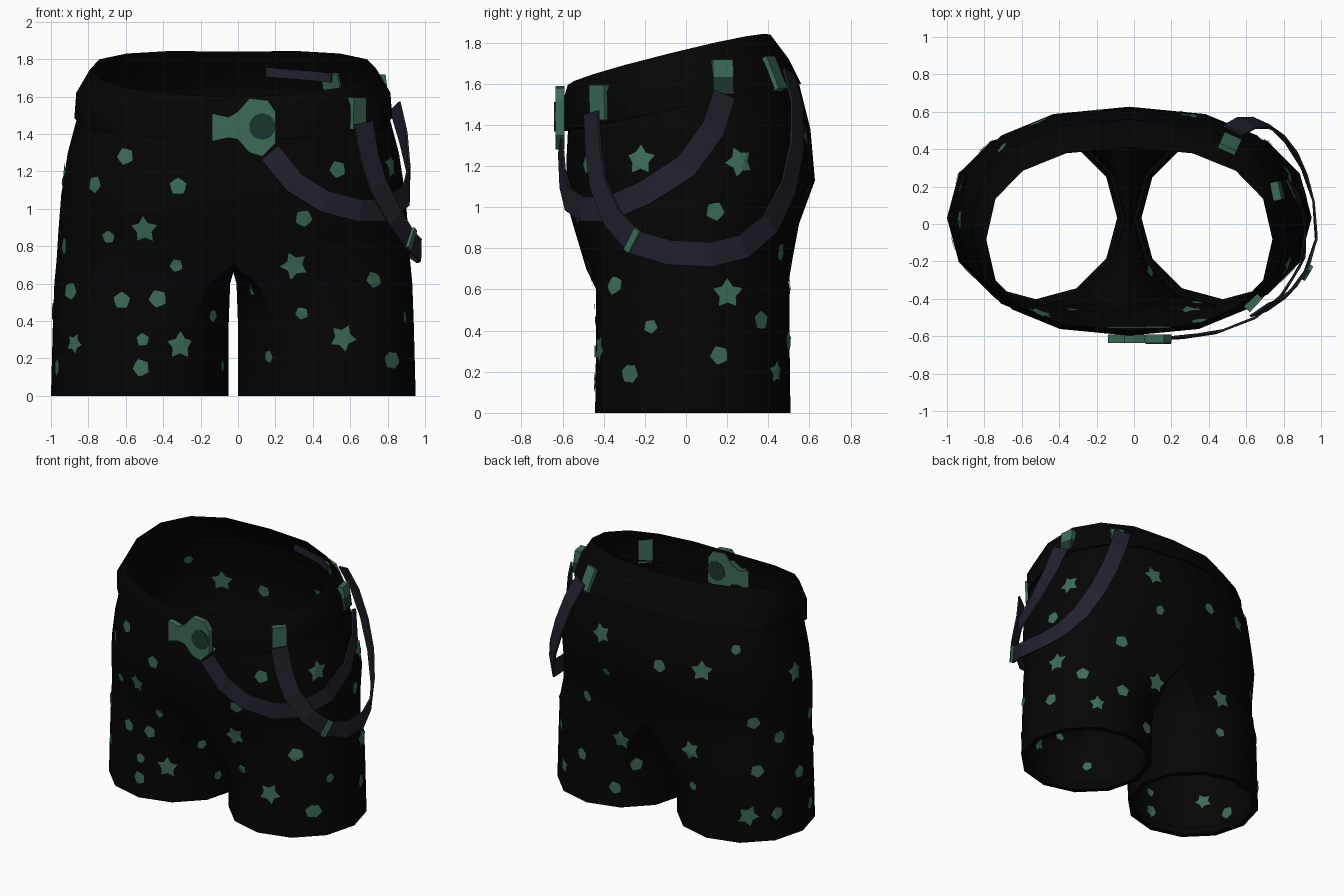
import bpy, bmesh, math
from mathutils import Vector, Matrix
from mathutils.bvhtree import BVHTree

if "Cube" in bpy.data.objects:
    bpy.data.objects.remove(bpy.data.objects["Cube"])

CX = -0.025  # centre line of the shorts


def material(name, rgb):
    m = bpy.data.materials.new(name)
    m.use_nodes = True
    m.diffuse_color = (*rgb, 1)
    bsdf = next(n for n in m.node_tree.nodes if n.type == 'BSDF_PRINCIPLED')
    bsdf.inputs["Base Color"].default_value = (*rgb, 1)
    bsdf.inputs["Roughness"].default_value = 0.9
    return m


BLACK = material("black cloth", (0.0015, 0.0015, 0.0015))
GREEN = material("green", (0.045, 0.15, 0.095))
DARK = material("dark green", (0.012, 0.036, 0.027))
STRAP = material("slate strap", (0.015, 0.015, 0.026))


def finish(name, bm, mats, smooth=None):
    mesh = bpy.data.meshes.new(name)
    for mat in mats:
        mesh.materials.append(mat)
    bm.to_mesh(mesh)
    ob = bpy.data.objects.new(name, mesh)
    bpy.context.collection.objects.link(ob)
    if smooth:
        bpy.ops.object.select_all(action='DESELECT')
        ob.select_set(True)
        bpy.context.view_layer.objects.active = ob
        bpy.ops.object.shade_smooth_by_angle(angle=math.radians(smooth))
    return ob


def power(v, p=0.85):
    return math.copysign(abs(v) ** p, v) if abs(v) > 1e-6 else 0.0


def arc(a, yf, yb, zf, zb, crown=0):
    """Half outline from front centre round the side to back centre."""
    pts = []
    for k in range(9):
        t = math.radians(-90 + 22.5 * k)
        f = (power(math.sin(t)) + 1) / 2
        pts.append((a * power(math.cos(t)), yf + (yb - yf) * f,
                    zf + (zb - zf) * f + crown * math.cos(t)))
    return pts


def leg_ring(cx, r, z, corner=0):
    """Twelve-sided ring; corner squares off its two inner corners."""
    pts = []
    for k in range(12):
        t = math.radians(-120 + 30 * k)
        c = corner if k in (0, 8) else 0
        pts.append((cx + r * math.cos(t) - c, 0.033 + r * math.sin(t) * (1 + c), z))
    return pts


def bridge(bm, a, b, closed):
    n = len(b)
    for i in range(n if closed else n - 1):
        j = (i + 1) % n
        bm.faces.new((a[i], a[j], b[j], b[i]))


def mirrored_shell(arcs, legs=(), seam=()):
    bm = bmesh.new()
    for side in (1, -1):
        def add(pts):
            return [bm.verts.new((CX + side * x, y, z)) for x, y, z in pts]
        rows = [add(r) for r in arcs]
        for a, b in zip(rows, rows[1:]):
            bridge(bm, a, b, False)
        if legs:
            rings = [rows[-1] + add(seam)] + [add(r) for r in legs]
            for a, b in zip(rings, rings[1:]):
                bridge(bm, a, b, True)
    bmesh.ops.remove_doubles(bm, verts=bm.verts, dist=0.001)
    bmesh.ops.recalc_face_normals(bm, faces=bm.faces)
    return bm


# Shorts: seat and hips, two legs joined by a crotch seam, hems turned inward
body = mirrored_shell(
    [arc(0.825, -0.572, 0.54, 1.41, 1.64), arc(0.885, -0.582, 0.605, 1.22, 1.38),
     arc(0.92, -0.58, 0.627, 1.02, 1.13), arc(0.935, -0.53, 0.55, 0.85, 0.92),
     arc(0.945, -0.485, 0.518, 0.7, 0.75)],
    [leg_ring(0.487, 0.47, 0.6, 0.13), leg_ring(0.495, 0.47, 0.38, 0.03),
     leg_ring(0.5, 0.475, 0), leg_ring(0.5, 0.435, 0), leg_ring(0.5, 0.46, 0.07)],
    [(0, 0.3, 0.675), (0, 0.035, 0.66), (0, -0.25, 0.665)])
body_tree = BVHTree.FromBMesh(body)
finish("shorts", body, [BLACK], 45)

# Waistband with a lip along its lower edge
band = mirrored_shell(
    [arc(0.765, -0.575, 0.41, 1.595, 1.84, 0.03), arc(0.84, -0.597, 0.5, 1.52, 1.72),
     arc(0.85, -0.595, 0.56, 1.37, 1.6), arc(0.822, -0.57, 0.54, 1.37, 1.6)])
band_tree = BVHTree.FromBMesh(band)
finish("waistband", band, [BLACK], 30)

# Printed stars and small five-sided spots, on both faces of the cloth
stars = bmesh.new()


def star(origin, direction, r, turn):
    hit, normal, _, _ = body_tree.ray_cast(Vector(origin), Vector(direction))
    if hit is None:
        return
    u = Vector((0, 0, 1)).cross(normal).normalized()
    v = normal.cross(u)
    notch = 0.58 if r > 0.055 else 0.85
    for lift in (0.008, -0.008):
        def place(radius, t):
            p = hit + (u * math.cos(t) + v * math.sin(t)) * radius
            q, n, _, _ = body_tree.find_nearest(p)
            return stars.verts.new(q + n * lift)
        rows = []
        for scale in (0.4, 1):
            rows.append([place(scale * r * (notch if k % 2 else 1),
                               math.pi / 2 + turn + k * math.pi / 5) for k in range(10)])
        stars.faces.new(rows[0])
        bridge(stars, rows[0], rows[1], True)


L, M, S = 0.078, 0.049, 0.037
front = [(-.5, .89, L), (.3, .7, L), (.56, .31, L), (-.31, .27, L), (-.6, 1.28, M),
         (-.76, 1.13, M), (-.32, 1.12, M), (.53, 1.21, M), (.35, .95, M), (-.69, .85, S),
         (-.33, .7, S), (-.89, .56, M), (-.62, .51, M), (-.43, .52, M), (-.14, .43, S),
         (.08, .57, S), (.34, .44, S), (-.87, .28, .06), (-.51, .3, S), (-.52, .15, M),
         (.17, .21, S), (.81, .19, M), (.72, .62, M), (-.09, .16, S)]
left = [(-.22, 1.23, L), (.26, 1.22, L), (.14, .98, M), (.2, .58, L), (-.33, .62, S),
        (-.17, .42, S), (.36, .45, M), (.16, .28, M), (-.26, .19, M), (.44, .2, .06)]
right = [(.02, 1.18, L), (-.15, .8, M), (.2, .75, M), (.05, .45, M), (.25, .2, M), (-.1, .15, M)]
back = [(.2, .54, L), (-.39, .62, L), (-.8, .2, L), (-.51, 1.27, L), (.3, 1.35, L),
        (-.2, 1.25, M), (.25, 1.08, S), (-.7, 1.43, S), (-.8, .88, M), (.15, .33, M),
        (.27, .15, M), (.5, .78, M), (.52, .35, M), (-.4, .35, S), (-.84, .53, M)]
for i, (h, z, r) in enumerate(front):
    star((h, -3, z), (0, 1, 0), r, 0.4 * (i % 3))
for i, (h, z, r) in enumerate(back):
    star((h, 3, z), (0, -1, 0), r, 0.4 * (i % 3))
for sign, spots in ((1, left), (-1, right)):
    for i, (h, z, r) in enumerate(spots):
        star((3 * sign, h, z), (-sign, 0, 0), r, 0.4 * (i % 3))
finish("star_print", stars, [GREEN])


# Hanging straps: flat ribbons swept along a path round the hip
def ribbon(name, path, width, mat, thickness=0.012):
    pts = [Vector(p) for p in path]
    bm = bmesh.new()
    rows = []
    for i, p in enumerate(pts):
        tangent = (pts[min(i + 1, len(pts) - 1)] - pts[max(i - 1, 0)]).normalized()
        outward = Vector(((p.x - CX) / 0.8, p.y / 0.36, 0)).normalized()
        across = tangent.cross(outward).normalized() * width / 2
        rows.append([bm.verts.new(p + across), bm.verts.new(p - across)])
    for a, b in zip(rows, rows[1:]):
        bridge(bm, a, b, False)
    mod = finish(name, bm, [mat]).modifiers.new("thickness", 'SOLIDIFY')
    mod.thickness = thickness
    mod.offset = 0


ribbon("upper_strap", [(.17, -.61, 1.3), (.3, -.6, 1.14), (.46, -.575, 1.04), (.65, -.5, .99),
                       (.79, -.38, .99), (.9, -.2, 1.07), (.915, 0, 1.2), (.885, .13, 1.38),
                       (.84, .185, 1.55)], 0.12, STRAP)
ribbon("lower_strap", [(.67, -.46, 1.46), (.7, -.45, 1.28), (.75, -.43, 1.12), (.84, -.36, .95),
                       (.92, -.25, .83), (.975, -.08, .78), (.96, .12, .77), (.91, .28, .81),
                       (.84, .41, .92), (.76, .5, 1.1), (.68, .54, 1.3), (.6, .54, 1.5),
                       (.53, .5, 1.66)], 0.12, STRAP)
ribbon("strap_tail", [(.5, .36, 1.7), (.4, .41, 1.71), (.15, .46, 1.73)], 0.05, STRAP)
ribbon("strap_stitch", [(.921, -.274, .847), (.935, -.249, .83)], 0.122, GREEN, 0.018)

# Belt loops clasping the waistband
for name, near in (("front_loop", (.67, -.45, 1.51)), ("side_loop", (.83, .19, 1.64)),
                   ("back_loop", (.53, .47, 1.67))):
    spot, normal, _, _ = band_tree.find_nearest(Vector(near))
    bm = bmesh.new()
    bmesh.ops.create_cube(bm, size=1)
    bmesh.ops.scale(bm, vec=(0.1, 0.17, 0.045), verts=bm.verts)
    if name == "side_loop":
        # The lower half of this loop is dark
        bmesh.ops.bisect_plane(bm, geom=bm.verts[:] + bm.edges[:] + bm.faces[:],
                               plane_co=(0, 0, 0), plane_no=(0, 1, 0))
        for f in bm.faces:
            f.material_index = int(f.calc_center_median().y < -0.001)
    spin = normal.to_track_quat('Z', 'Y').to_matrix().to_4x4()
    bmesh.ops.transform(bm, matrix=Matrix.Translation(spot) @ spin, verts=bm.verts)
    finish(name, bm, [GREEN, DARK])

# Buckle: rounded head with a flared tail, plus a backing plate inside the band
outline = [(-.14, 1.36), (-.05, 1.38), (0, 1.37), (.06, 1.3), (.13, 1.28), (.2, 1.35),
           (.2, 1.52), (.16, 1.58), (.06, 1.59), (0, 1.52), (-.05, 1.49), (-.14, 1.51)]
for name, y, depth in (("buckle", -0.635, 0.045), ("buckle_backing", -0.555, 0.008)):
    bm = bmesh.new()
    face = bm.faces.new([bm.verts.new((x, y, z)) for x, z in outline])
    out = bmesh.ops.extrude_face_region(bm, geom=[face])
    moved = [g for g in out["geom"] if isinstance(g, bmesh.types.BMVert)]
    bmesh.ops.translate(bm, verts=moved, vec=(0, depth, 0))
    bmesh.ops.recalc_face_normals(bm, faces=bm.faces)
    finish(name, bm, [GREEN])

# Dark inset discs on the buckle's front and on its backing
for name, y in (("buckle_disc", -0.637), ("backing_disc", -0.546)):
    bm = bmesh.new()
    bmesh.ops.create_cone(bm, cap_ends=True, segments=10, radius1=0.072, radius2=0.072,
                          depth=0.008)
    turn = Matrix.Translation((0.13, y, 1.44)) @ Matrix.Rotation(math.pi / 2, 4, 'X')
    bmesh.ops.transform(bm, matrix=turn, verts=bm.verts)
    finish(name, bm, [DARK])
